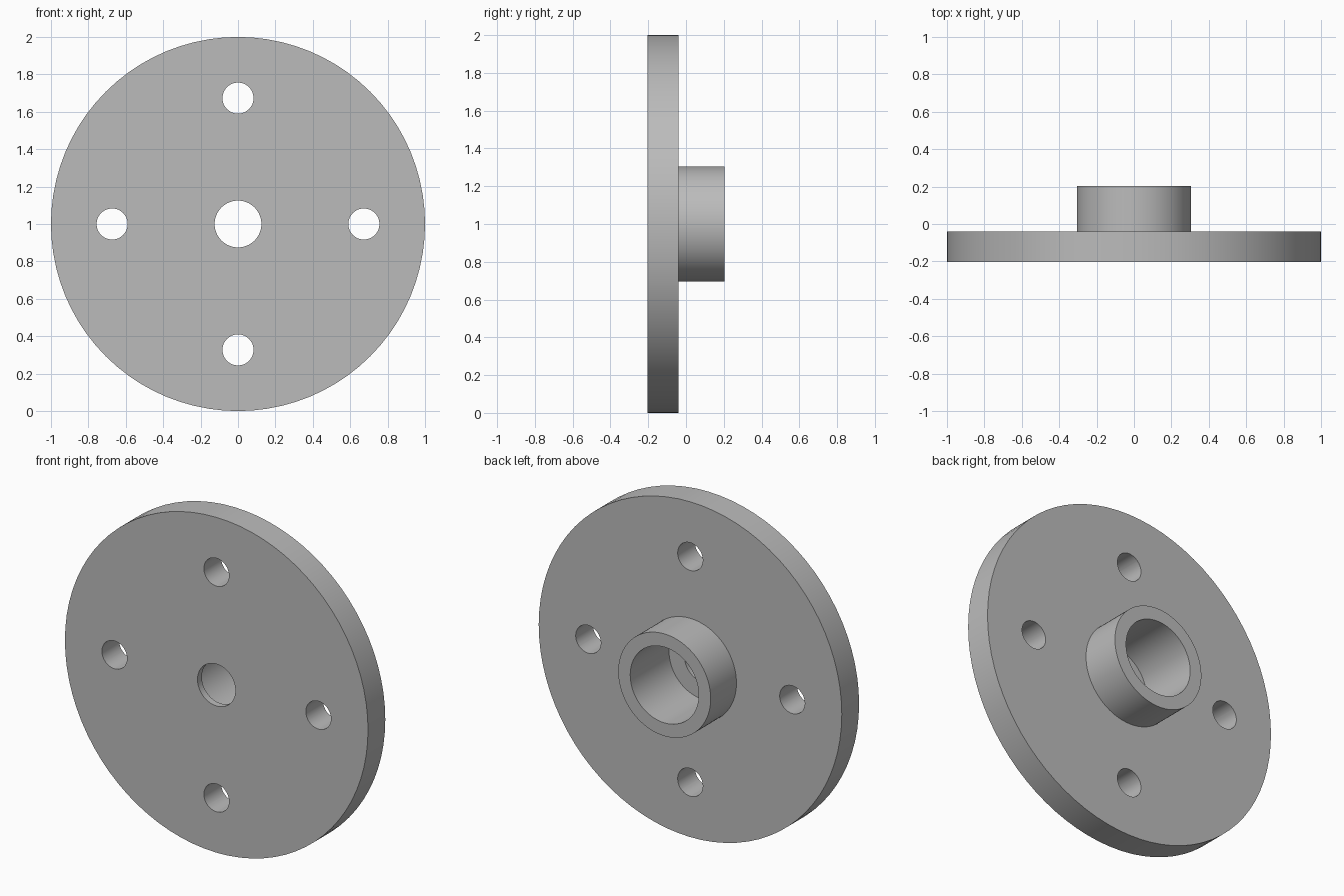
import bpy
import bmesh
import math
from mathutils import Matrix, Vector

SEGMENTS = 80
BACK, SEAT, FRONT = 0.203, -0.04, -0.203
BORE_FLOOR = -0.163
CENTRE_Z = 1.0

old = bpy.data.objects.get("Cube")
if old:
    bpy.data.objects.remove(old, do_unlink=True)

# Plain grey metal
grey = bpy.data.materials.new("grey_metal")
grey.use_nodes = True
colour = (0.5, 0.5, 0.5, 1.0)
grey.diffuse_color = colour
grey.node_tree.nodes["Principled BSDF"].inputs["Base Color"].default_value = colour


def add_object(name, bm):
    bmesh.ops.recalc_face_normals(bm, faces=bm.faces)
    mesh = bpy.data.meshes.new(name)
    bm.to_mesh(mesh)
    bm.free()
    mesh.materials.append(grey)
    obj = bpy.data.objects.new(name, mesh)
    bpy.context.collection.objects.link(obj)
    return obj


def lathe(name, profile):
    """Turn a closed (radius, y) profile about the y axis."""
    bm = bmesh.new()
    verts = [bm.verts.new((r, y, 0)) for r, y in profile]
    edges = [bm.edges.new((v, verts[i - 1])) for i, v in enumerate(verts)]
    bmesh.ops.spin(bm, geom=verts + edges, cent=(0, 0, 0), axis=(0, 1, 0),
                   angle=math.tau, steps=SEGMENTS, use_duplicate=False)
    bmesh.ops.remove_doubles(bm, verts=bm.verts, dist=0.0001)
    bmesh.ops.translate(bm, verts=bm.verts, vec=(0, 0, CENTRE_Z))
    return add_object(name, bm)


# Disc with a hub on the back, a wide bore and a small front hole
flange = lathe("hub_flange", [
    (0.125, FRONT), (1.0, FRONT), (1.0, SEAT), (0.305, SEAT),
    (0.305, BACK), (0.226, BACK), (0.226, BORE_FLOOR), (0.125, BORE_FLOOR),
])

# Four bolt holes on a circle
bm = bmesh.new()
for i in range(4):
    angle = i * math.pi / 2
    centre = Vector((math.cos(angle), 0, math.sin(angle))) * 0.673
    centre += Vector((0, (FRONT + SEAT) / 2, CENTRE_Z))
    bmesh.ops.create_cone(bm, cap_ends=True, segments=48, radius1=0.083,
                          radius2=0.083, depth=0.3,
                          matrix=Matrix.Translation(centre) @ Matrix.Rotation(math.pi / 2, 4, "X"))
cutter = add_object("bolt_hole_cutter", bm)

holes = flange.modifiers.new("bolt_holes", "BOOLEAN")
holes.operation = "DIFFERENCE"
holes.solver = "EXACT"
holes.object = cutter

# Apply the holes, then smooth the round walls and keep the rims sharp
bpy.ops.object.select_all(action="DESELECT")
flange.select_set(True)
bpy.context.view_layer.objects.active = flange
bpy.ops.object.modifier_apply(modifier=holes.name)
bpy.data.objects.remove(cutter, do_unlink=True)
bpy.ops.object.shade_smooth_by_angle(angle=math.radians(30))
